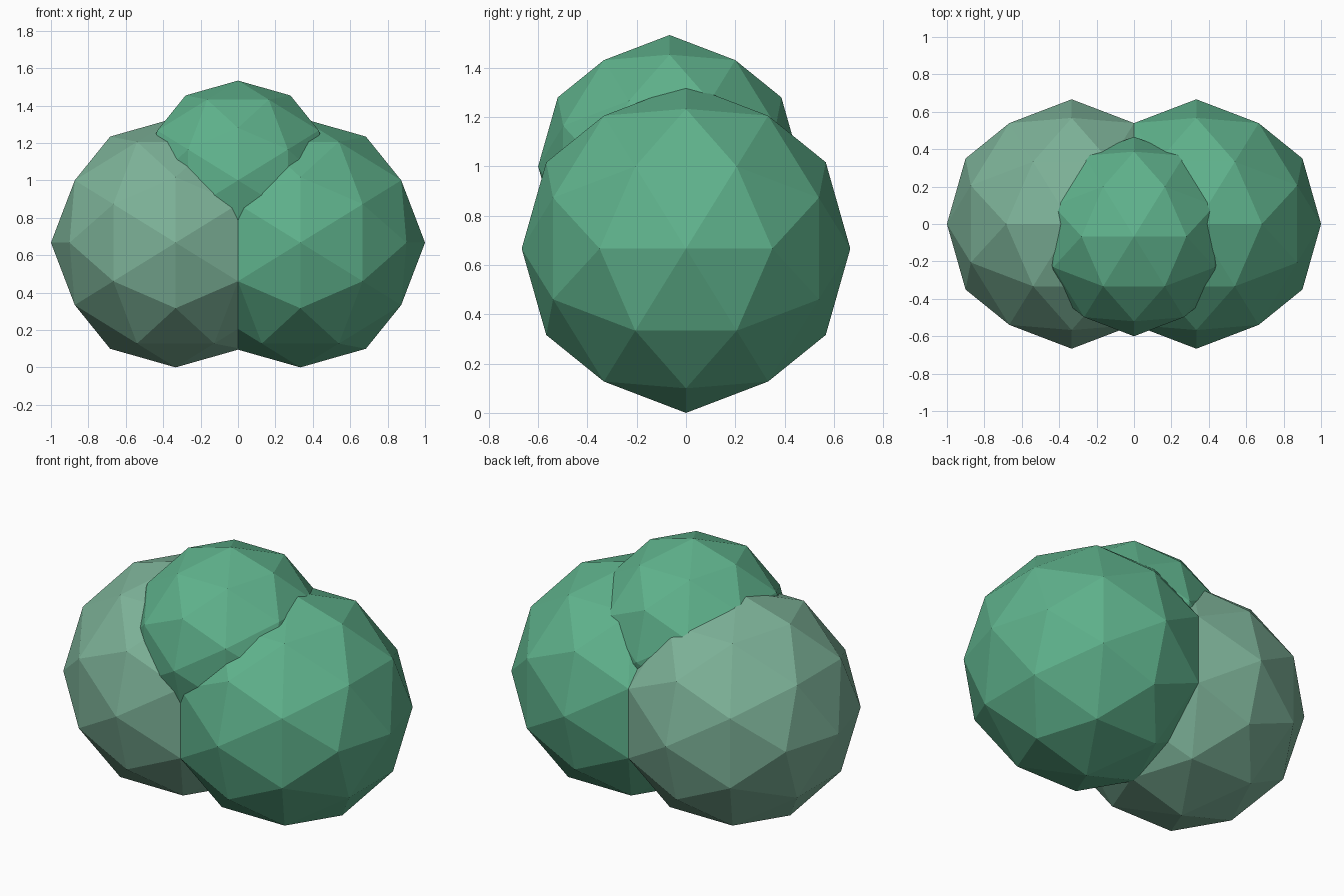
import bpy, bmesh
from itertools import combinations
from mathutils import Vector

if "Cube" in bpy.data.objects:
    bpy.data.objects.remove(bpy.data.objects["Cube"])


def material(name, rgb):
    m = bpy.data.materials.new(name)
    m.diffuse_color = (*rgb, 1)
    m.use_nodes = True
    m.node_tree.nodes["Principled BSDF"].inputs["Base Color"].default_value = m.diffuse_color
    return m


def unit_points():
    # Icosahedron corners with two-fold axes on x, y, z, plus projected edge midpoints
    a, b = 0.85065, 0.52573
    corners = []
    for s in (-a, a):
        for t in (-b, b):
            corners += [Vector((s, t, 0)), Vector((0, s, t)), Vector((t, 0, s))]
    mids = [(p + q).normalized() for p, q in combinations(corners, 2)
            if (p - q).length < 1.1]
    return corners + mids


def faceted_ball(name, centre, radius, mat):
    bm = bmesh.new()
    for p in unit_points():
        bm.verts.new(p * radius)
    bmesh.ops.convex_hull(bm, input=bm.verts[:])
    bmesh.ops.recalc_face_normals(bm, faces=bm.faces[:])
    mesh = bpy.data.meshes.new(name)
    bm.to_mesh(mesh)
    bm.free()
    mesh.materials.append(mat)
    ob = bpy.data.objects.new(name, mesh)
    ob.location = centre
    bpy.context.collection.objects.link(ob)
    return ob


green = material("leaf_green", (0.114, 0.445, 0.262))
pale = material("pale_green", (0.205, 0.445, 0.314))

# Two large foliage clumps side by side, a smaller one on top
R = 2 / 3
faceted_ball("left_foliage", (-R / 2, 0, R), R, pale)
faceted_ball("right_foliage", (R / 2, 0, R), R, green)
faceted_ball("top_foliage", (0, -0.0667, 1.0), 0.8 * R, green)
